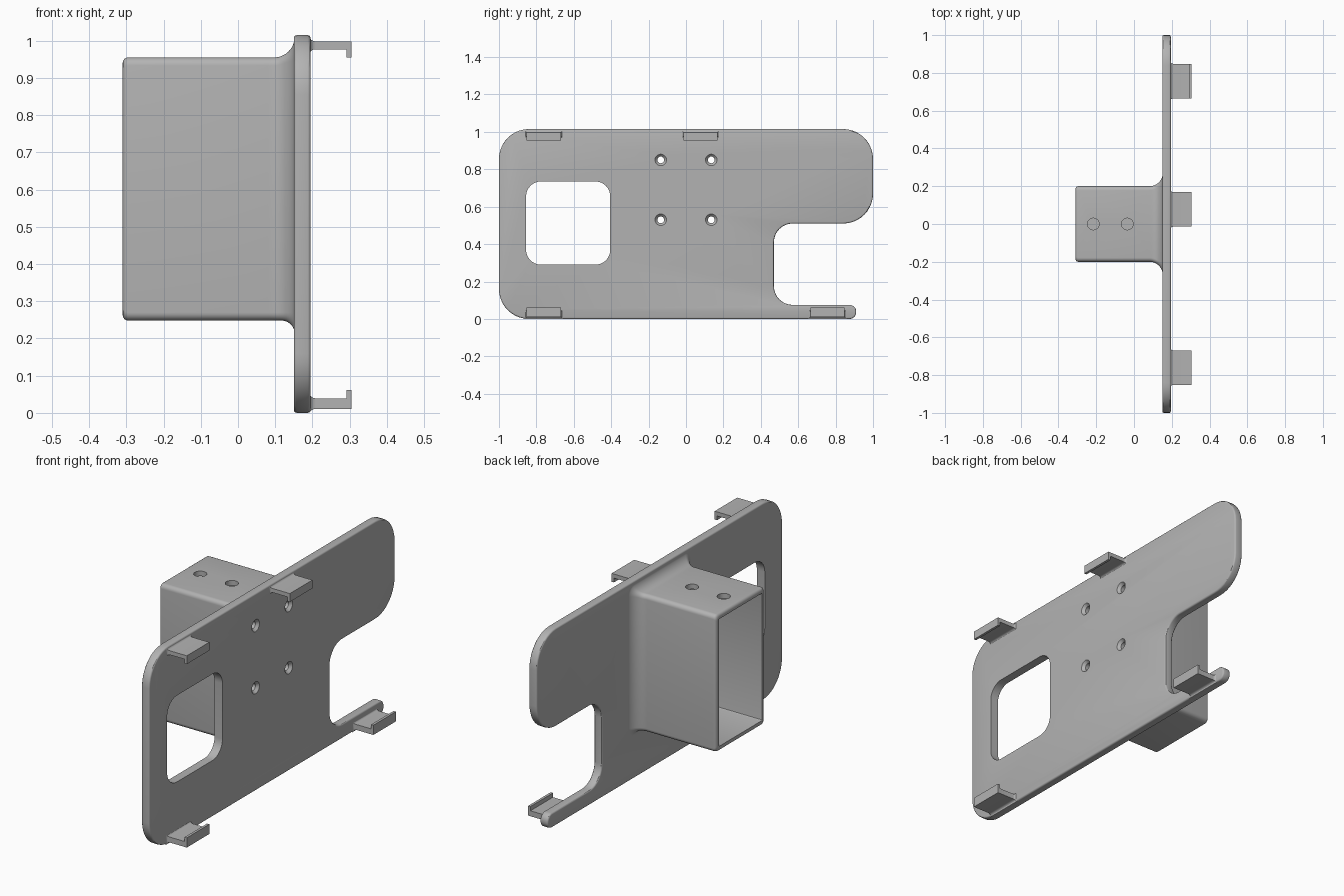
import bpy, bmesh
from math import cos, sin, pi, sqrt, tan
from mathutils import Vector

if "Cube" in bpy.data.objects:
    bpy.data.objects.remove(bpy.data.objects["Cube"], do_unlink=True)

grey = bpy.data.materials.new("plain_grey")
grey.use_nodes = True
colour = (0.45, 0.45, 0.45, 1)
grey.diffuse_color = colour
grey.node_tree.nodes["Principled BSDF"].inputs["Base Color"].default_value = colour

BACK, FACE = 0.15, 0.195      # plate surfaces along x


def rounded(corners, seg=10):
    """Round a polygon given as (y, z, radius) corners."""
    out = []
    for i, (y, z, r) in enumerate(corners):
        p = Vector((y, z))
        a = (Vector(corners[i - 1][:2]) - p).normalized()
        b = (Vector(corners[(i + 1) % len(corners)][:2]) - p).normalized()
        half = a.angle(b) / 2
        centre = p + (a + b).normalized() * r / sin(half)
        u = p + a * r / tan(half) - centre
        v = p + b * r / tan(half) - centre
        sweep = u.angle(v)
        for k in range(seg + 1):
            t = k / seg
            out.append(centre + (u * sin((1 - t) * sweep) + v * sin(t * sweep)) / sin(sweep))
    return out


def rect(y0, y1, z0, z1, r, seg=10):
    return rounded([(y0, z0, r), (y1, z0, r), (y1, z1, r), (y0, z1, r)], seg)


def loft(name, sections):
    """Skin a closed solid through (x, outline) sections."""
    bm = bmesh.new()
    rings = [[bm.verts.new((x, p[0], p[1])) for p in pts] for x, pts in sections]
    for a, b in zip(rings, rings[1:]):
        for i in range(len(a)):
            bm.faces.new((a[i - 1], a[i], b[i], b[i - 1]))
    bm.faces.new(rings[0])
    bm.faces.new(rings[-1])
    bmesh.ops.recalc_face_normals(bm, faces=bm.faces)
    mesh = bpy.data.meshes.new(name)
    bm.to_mesh(mesh)
    bm.free()
    mesh.materials.append(grey)
    ob = bpy.data.objects.new(name, mesh)
    bpy.context.collection.objects.link(ob)
    return ob


def apply(ob, mod):
    bpy.context.view_layer.objects.active = ob
    bpy.ops.object.modifier_apply(modifier=mod.name)


def boolean(ob, tool, operation="DIFFERENCE"):
    mod = ob.modifiers.new("join", "BOOLEAN")
    mod.operation, mod.object, mod.solver = operation, tool, "EXACT"
    apply(ob, mod)
    bpy.data.objects.remove(tool, do_unlink=True)


def circle(y, z, r, n=24):
    return [(y + r * cos(2 * pi * k / n), z + r * sin(2 * pi * k / n)) for k in range(n)]


# Mounting plate with the side notch and slim lower arm
outline = rounded([(-1, 0, .16), (.91, 0, .036), (.91, .075, .036), (.47, .075, .1),
                   (.47, .51, .1), (1, .51, .16), (1, 1.015, .16), (-1, 1.015, .16)])
plate = loft("mounting_plate", [(BACK, outline), (FACE, outline)])
bevel = plate.modifiers.new("edge", "BEVEL")
bevel.width, bevel.segments, bevel.limit_method, bevel.angle_limit = .008, 3, "ANGLE", 1.0
apply(plate, bevel)


# Box socket flaring smoothly into the plate
def flare(x, r):
    d = max(0, x - (BACK + .002 - r))
    return r - sqrt(max(0, r * r - d * d))


def socket_section(x, inset=0):
    side, top, low = flare(x, .07) - inset, flare(x, .055) - inset, flare(x, .035) - inset
    return x, rect(-.2 - side, .2 + side, .248 - low, .955 + top, .022 + max(0, low), 6)


sections = []
for k in range(5):            # rounded rim
    a = k / 4 * pi / 2
    sections.append(socket_section(-.31 + .015 * (1 - cos(a)), .015 * (1 - sin(a))))
for k in range(15):           # flare
    sections.append(socket_section(BACK + .002 - .07 * (1 - sin(k / 14 * pi / 2))))
sections.append((BACK + .02, sections[-1][1]))
boolean(plate, loft("box_socket", sections), "UNION")

# Socket cavity and plate window
cavity = rect(-.176, .176, .274, .929, .006, 3)
boolean(plate, loft("cavity_cutter", [(-.4, cavity), (BACK, cavity)]))
window = rect(-.855, -.405, .29, .735, .08)
boolean(plate, loft("window_cutter", [(0.1, window), (.3, window)]))

# Countersunk screw holes
for y in (-.135, .135):
    for z in (.53, .85):
        small, wide = circle(y, z, .018), circle(y, z, .031)
        boolean(plate, loft("screw_cutter", [(.1, small), (FACE - .014, small),
                                             (FACE, wide), (.25, wide)]))

# Two holes in the socket roof
for x in (-.215, -.035):
    tool = loft("roof_cutter", [(-.1, circle(0, 0, .031)), (.1, circle(0, 0, .031))])
    tool.rotation_euler.y = pi / 2
    tool.location = (x, 0, .95)
    bpy.context.view_layer.update()
    boolean(plate, tool)


# Hooked clips; the lip points toward the middle of the plate
def box(y0, y1, z0, z1):
    return [(y0, z0), (y1, z0), (y1, z1), (y0, z1)]


def clip(name, y0, outer, thick, sign):
    y1 = y0 + .183
    inner, tip = outer + sign * thick, outer + sign * (thick + .022)
    arm, hook = box(y0, y1, outer, inner), box(y0, y1, outer, tip)
    parts = []
    for k in range(5):        # concave root
        a = k / 4 * pi / 2
        g = .012 * (1 - sin(a))
        parts.append((FACE - .002 + .016 * (1 - cos(a)),
                      box(y0 - g, y1 + g, outer - sign * g, inner + sign * g)))
    parts += [(.292, arm), (.292, hook), (.305, hook)]
    return loft(name, parts)


parts = [plate,
         clip("upper_front_clip", -.852, .998, .021, -1),
         clip("upper_middle_clip", -.014, .998, .021, -1),
         clip("lower_front_clip", -.852, .011, .028, 1),
         clip("lower_rear_clip", .665, .011, .028, 1)]

bpy.ops.object.select_all(action="DESELECT")
for ob in parts:
    ob.select_set(True)
bpy.context.view_layer.objects.active = plate
bpy.ops.object.shade_smooth_by_angle()
